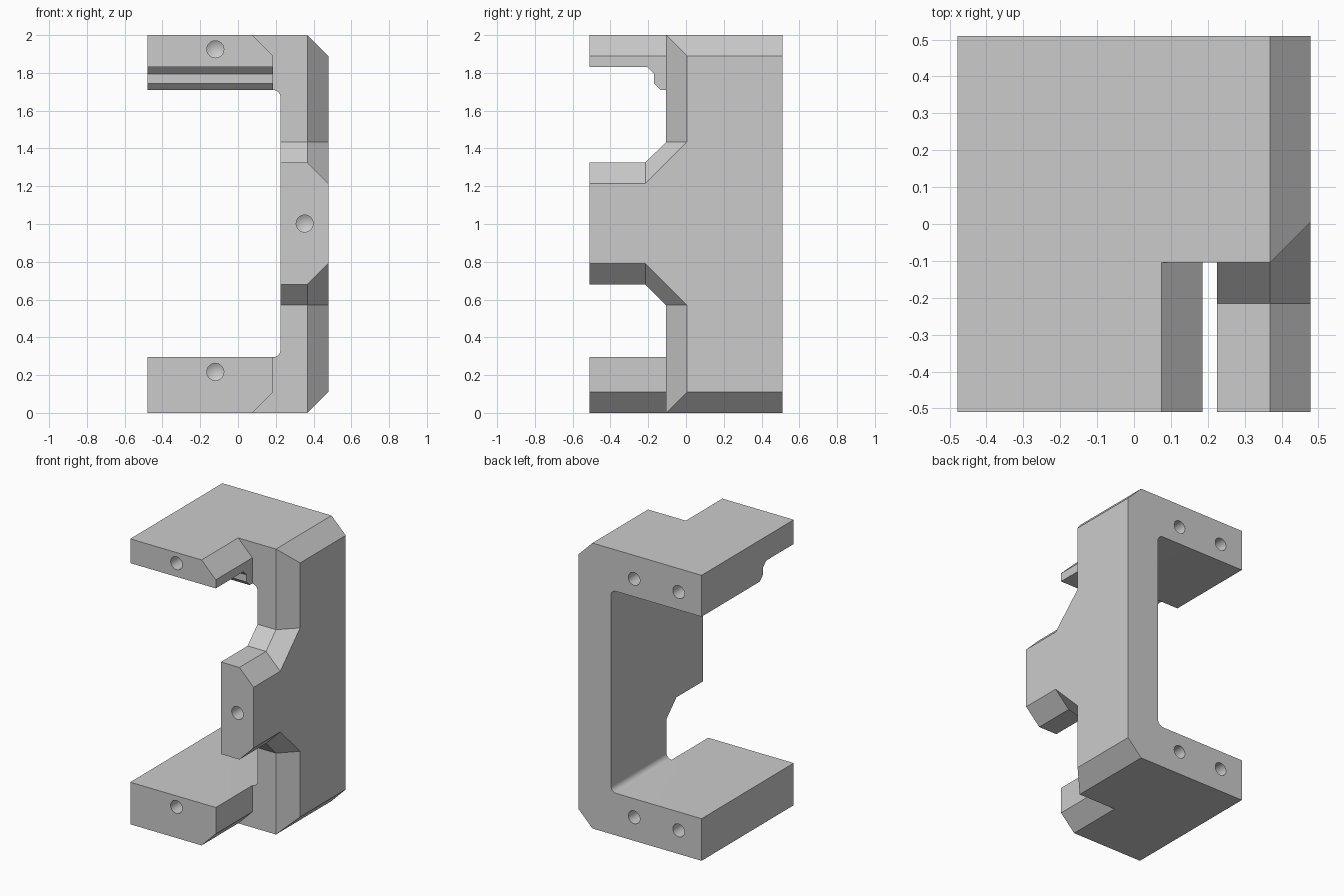
import bpy, bmesh, math

if "Cube" in bpy.data.objects:
    bpy.data.objects.remove(bpy.data.objects["Cube"], do_unlink=True)

W, D, H = 0.478, 0.51, 2.0      # half width, half depth, height
C = 0.11                        # chamfer size
ARM, WALL = 0.295, 0.225        # arm thickness, inner face of the wall
SLOT, STEP = 0.185, -0.105      # front arm edge, set-back front of the wall
FAR = 0.2                       # overshoot of cutters


def loft(name, start, end):
    """Solid between two matching 3D outlines."""
    bm = bmesh.new()
    a = [bm.verts.new(p) for p in start]
    b = [bm.verts.new(p) for p in end]
    bm.faces.new(a)
    bm.faces.new(b)
    for i in range(len(a)):
        j = (i + 1) % len(a)
        bm.faces.new((a[i], a[j], b[j], b[i]))
    bmesh.ops.recalc_face_normals(bm, faces=bm.faces)
    mesh = bpy.data.meshes.new(name)
    bm.to_mesh(mesh)
    bm.free()
    obj = bpy.data.objects.new(name, mesh)
    bpy.context.collection.objects.link(obj)
    return obj


def along_y(name, outline, y0, y1):
    return loft(name, [(x, y0, z) for x, z in outline], [(x, y1, z) for x, z in outline])


def along_x(name, outline, x0, x1):
    return loft(name, [(x0, y, z) for y, z in outline], [(x1, y, z) for y, z in outline])


def fillet(cx, cz, r, a0, a1, steps=8):
    angles = [math.radians(a0 + (a1 - a0) * i / steps) for i in range(steps + 1)]
    return [(cx + r * math.cos(a), cz + r * math.sin(a)) for a in angles]


def cut(body, cutter):
    mod = body.modifiers.new("cut", 'BOOLEAN')
    mod.operation, mod.solver, mod.object = 'DIFFERENCE', 'EXACT', cutter
    bpy.context.view_layer.objects.active = body
    bpy.ops.object.modifier_apply(modifier=mod.name)
    bpy.data.objects.remove(cutter, do_unlink=True)


# C-shaped bracket with chamfered outer and rounded inner corners
R = WALL - SLOT
top_in = H - ARM + 0.005
profile = [(-W, 0), (W - C, 0), (W, C), (W, H - C), (W - C, H), (-W, H), (-W, top_in)]
profile += fillet(SLOT, top_in - R, R, 90, 0)
profile += fillet(SLOT, ARM + R, R, 0, -90)
profile += [(-W, ARM)]
bracket = along_y("bracket", profile, -D, D)


# Cutaways above and below the front tab, with a chamfered outer rim
def rim(grow, upper):
    """Cutaway outline, widened by grow."""
    pts = [(STEP + grow, -FAR), (STEP + grow, 0.57), (STEP - C, 0.68 + grow),
           (-D - FAR, 0.68 + grow), (-D - FAR, -FAR)]
    return [(y, 2.005 - z if upper else z) for y, z in pts]


for upper in (False, True):
    inner, outer = rim(0, upper), rim(C + 0.05, upper)
    cut(bracket, along_x("gap_cutter", inner, SLOT, W - C))
    cut(bracket, loft("rim_cutter", [(W - C, y, z) for y, z in inner],
                      [(W + 0.05, y, z) for y, z in outer]))
    # Chamfer along the front arm
    tri = [(SLOT - C - FAR, -FAR), (SLOT + 0.02, C + 0.02), (SLOT + 0.02, -FAR)]
    tri = [(x, H - z if upper else z) for x, z in tri]
    cut(bracket, along_y("arm_chamfer_cutter", tri, -D - FAR, STEP))

# Stepped underside of the upper arm
steps = [(-D - FAR, 1.83), (-0.205, 1.83), (-0.17, 1.795), (-0.17, 1.745),
         (-0.115, 1.69), (-0.115, 1.6), (-D - FAR, 1.6)]
cut(bracket, along_x("underside_cutter", steps, -W - FAR, SLOT + 0.02))


# Drilled holes with conical ends
def drill(x, z, side, r=0.045, depth=0.25, n=32):
    ring = [(x + r * math.cos(math.tau * i / n), z + r * math.sin(math.tau * i / n))
            for i in range(n)]
    hole = along_y("drill", ring, side * (D + 0.1), side * (D - depth))
    bm = bmesh.new()
    bm.from_mesh(hole.data)
    bm.faces.ensure_lookup_table()
    tip = min((f for f in bm.faces if len(f.verts) == n),
              key=lambda f: abs(f.calc_center_median().y))
    poke = bmesh.ops.poke(bm, faces=[tip])
    poke["verts"][0].co.y -= side * r * 0.6
    bm.to_mesh(hole.data)
    bm.free()
    cut(bracket, hole)


for x, z in ((-0.12, 1.925), (-0.12, 0.217), (0.353, 1.0025)):
    drill(x, z, -1)
for x in (0.045, -0.3):
    for z in (0.165, 1.835):
        drill(x, z, 1)

# Single grey finish
grey = bpy.data.materials.new("plain_grey")
grey.use_nodes = True
colour = (0.6, 0.6, 0.6, 1)
grey.diffuse_color = colour
grey.node_tree.nodes["Principled BSDF"].inputs["Base Color"].default_value = colour
bracket.data.materials.clear()
bracket.data.materials.append(grey)
for p in bracket.data.polygons:
    p.material_index = 0

bpy.ops.object.select_all(action='DESELECT')
bracket.select_set(True)
bpy.context.view_layer.objects.active = bracket
bpy.ops.object.shade_smooth_by_angle(angle=math.radians(30))
